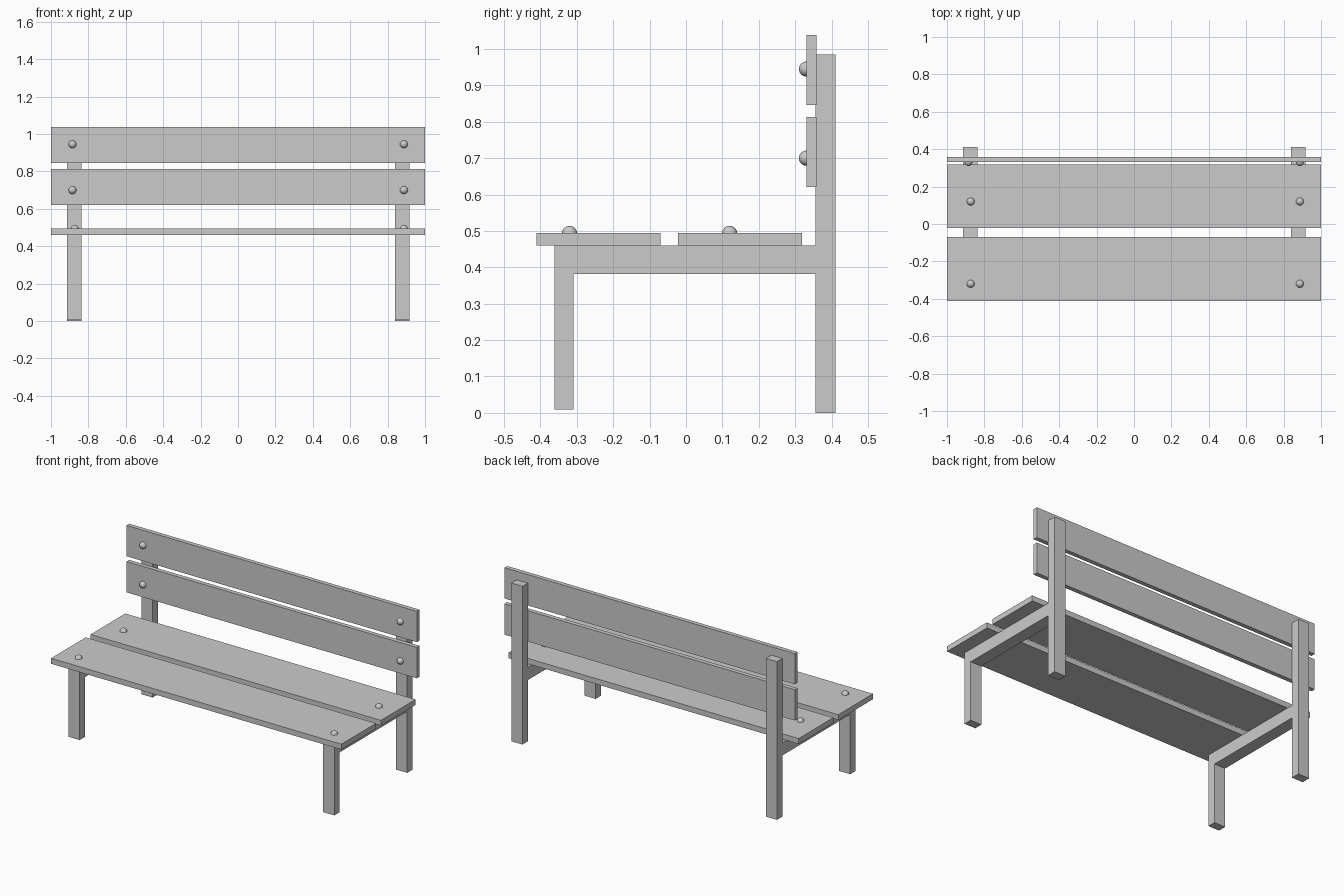
import bpy, bmesh, math
from mathutils import Matrix

if "Cube" in bpy.data.objects:
    bpy.data.objects.remove(bpy.data.objects["Cube"])


def finish(bm, name):
    bmesh.ops.recalc_face_normals(bm, faces=bm.faces)
    mesh = bpy.data.meshes.new(name)
    bm.to_mesh(mesh)
    bm.free()
    obj = bpy.data.objects.new(name, mesh)
    bpy.context.collection.objects.link(obj)
    return obj


def box(name, x, y, z):
    bm = bmesh.new()
    bmesh.ops.create_cube(bm, size=1)
    for v in bm.verts:
        v.co = [r[0] if c < 0 else r[1] for c, r in zip(v.co, (x, y, z))]
    return finish(bm, name)


def side_frame(name, x0, x1):
    # front leg, seat rail and tall back post as one extruded outline
    outline = [(-0.361, 0.009), (-0.309, 0.009), (-0.309, 0.381), (0.356, 0.381),
               (0.356, 0), (0.411, 0), (0.411, 0.985), (0.356, 0.985),
               (0.356, 0.46), (-0.361, 0.46)]
    bm = bmesh.new()
    face = bm.faces.new([bm.verts.new((x0, y, z)) for y, z in outline])
    ext = bmesh.ops.extrude_face_region(bm, geom=[face])
    verts = [g for g in ext["geom"] if isinstance(g, bmesh.types.BMVert)]
    bmesh.ops.translate(bm, verts=verts, vec=(x1 - x0, 0, 0))
    return finish(bm, name)


def bolt(name, loc, tilt):
    # domed bolt head: the upper half of a sphere
    bm = bmesh.new()
    bmesh.ops.create_uvsphere(bm, u_segments=16, v_segments=8, radius=0.021)
    low = [v for v in bm.verts if v.co.z < -0.001]
    bmesh.ops.delete(bm, geom=low, context='VERTS')
    bmesh.ops.transform(bm, verts=bm.verts,
                        matrix=Matrix.Translation(loc) @ Matrix.Rotation(tilt, 4, 'X'))
    for f in bm.faces:
        f.smooth = True
    return finish(bm, name)


# Side frames
side_frame("left_frame", -0.915, -0.838)
side_frame("right_frame", 0.839, 0.916)

# Seat planks and their bolts
for part, y0, y1, yb in (("front", -0.411, -0.07, -0.32), ("rear", -0.022, 0.319, 0.12)):
    box(f"{part}_seat_plank", (-1, 1), (y0, y1), (0.46, 0.494))
    for side, x in (("left", -0.873), ("right", 0.887)):
        bolt(f"{part}_seat_bolt_{side}", (x, yb, 0.493), 0)

# Backrest planks and their bolts
for part, z0, z1, zb in (("lower", 0.621, 0.813, 0.70), ("upper", 0.846, 1.038, 0.945)):
    box(f"{part}_back_plank", (-1, 1), (0.331, 0.358), (z0, z1))
    for side, x in (("left", -0.885), ("right", 0.887)):
        bolt(f"{part}_back_bolt_{side}", (x, 0.331, zb), math.pi / 2)
